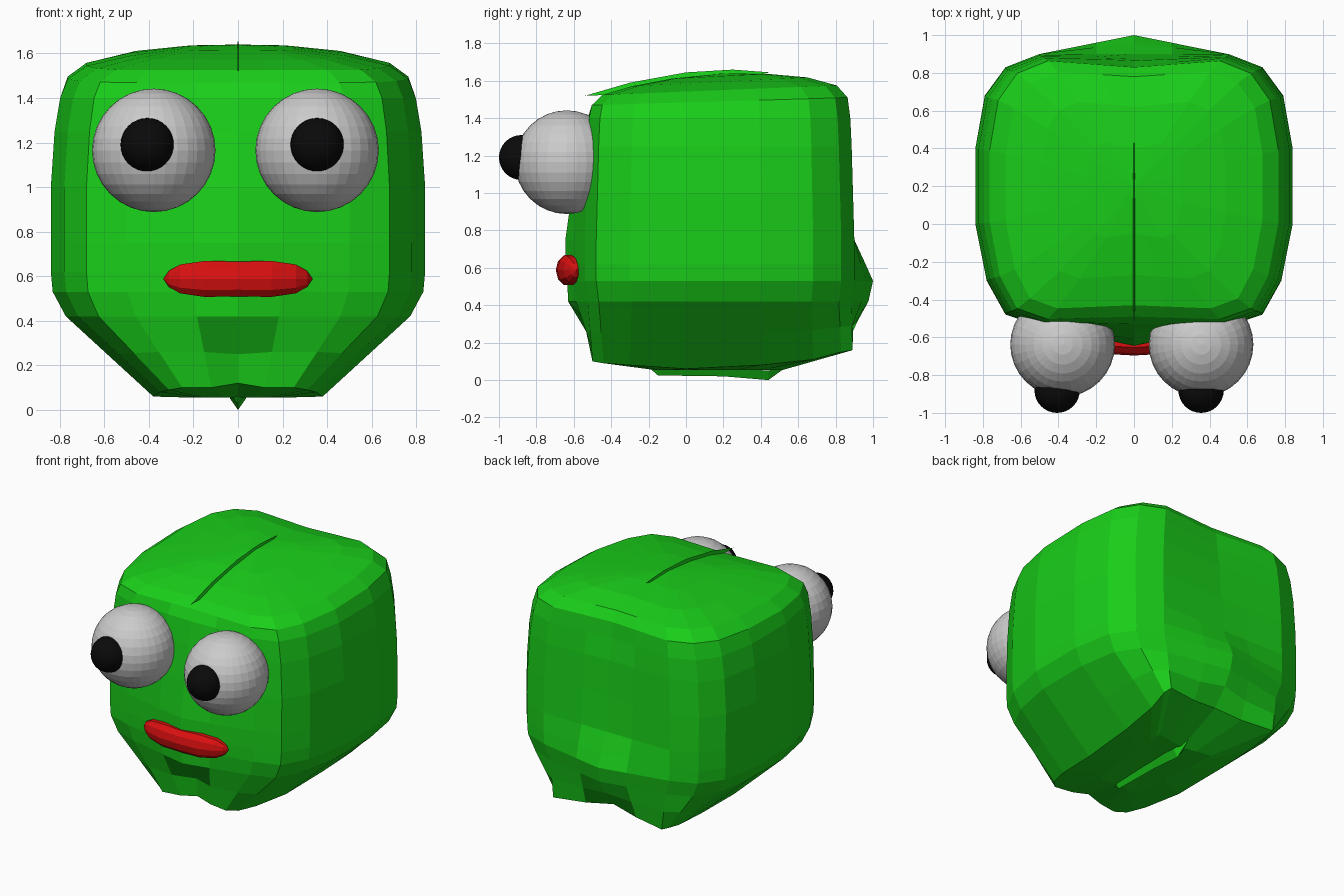
import bpy, bmesh
from math import sin, cos, pi

if "Cube" in bpy.data.objects:
    bpy.data.objects.remove(bpy.data.objects["Cube"])


def material(name, rgb):
    m = bpy.data.materials.new(name)
    m.diffuse_color = (*rgb, 1)
    m.use_nodes = True
    m.node_tree.nodes["Principled BSDF"].inputs["Base Color"].default_value = m.diffuse_color
    return m


GREEN = material("green", (0.01, 0.62, 0.01))
RED = material("red", (0.7, 0.005, 0.005))
BLACK = material("black", (0.003, 0.003, 0.003))


def loft(name, rings, start, end, mat):
    """Skin closed rings of points, closing both ends to a single point."""
    bm = bmesh.new()
    loops = [[bm.verts.new(p) for p in r] for r in rings]
    n = len(loops[0])
    for a, b in zip(loops, loops[1:]):
        for i in range(n):
            j = (i + 1) % n
            bm.faces.new((a[i], a[j], b[j], b[i]))
    for ring, tip in ((loops[0], start), (loops[-1], end)):
        t = bm.verts.new(tip)
        for i in range(n):
            bm.faces.new((ring[i], ring[(i + 1) % n], t))
    bmesh.ops.recalc_face_normals(bm, faces=bm.faces)
    me = bpy.data.meshes.new(name)
    bm.to_mesh(me)
    bm.free()
    ob = bpy.data.objects.new(name, me)
    bpy.context.collection.objects.link(ob)
    me.materials.append(mat)
    return ob


def ball(name, loc, r, mat=None):
    bpy.ops.mesh.primitive_uv_sphere_add(segments=32, ring_count=16, radius=r, location=loc)
    ob = bpy.context.object
    ob.name = name
    if mat:
        ob.data.materials.append(mat)
        bpy.ops.object.shade_smooth()


def mirrored(half):
    return half + [(-x, y, z) for x, y, z in half[-2:0:-1]]


# Head: half outline from front centre to back centre
OUT = [(0, -.64), (.2, -.59), (.5, -.54), (.68, -.48), (.78, -.30), (.84, 0),
       (.84, .4), (.79, .68), (.68, .83), (.5, .90), (.2, .89), (0, .88)]
CHIN = [(0, -.46, .12), (.12, -.48, .10), (.25, -.50, .10), (.31, -.44, .09),
        (.35, -.3, .08), (.38, 0, .06), (.40, .4, .08), (.42, .68, .11),
        (.44, .83, .15), (.43, .89, .16), (.2, .85, .17), (0, .82, .20)]


def outline(z, sx, sy, nose, back, tilt=0):
    pts = [[x * sx, .18 + (y - .18) * sy] for x, y in OUT]
    pts[0][1], pts[-1][1] = nose, back
    pts[1][1] = nose * .6 + pts[2][1] * .4
    pts[-2][1] = back * .6 + pts[-3][1] * .4
    return [(x, y, z + tilt * (y - .18)) for x, y in pts]


# z, width, depth, front centre y, back centre y, tilt
LEVELS = [(.42, .92, .98, -.63, .975), (.53, .99, 1, -.635, 1.0), (.62, 1, 1, -.645, .96),
          (.75, 1, 1, -.645, .90), (1.0, 1, .99, -.61, .88), (1.25, .98, .98, -.56, .865),
          (1.4, .95, .97, -.53, .84), (1.49, .91, .95, -.49, .83, .03),
          (1.55, .81, .87, -.43, .78, .04), (1.595, .58, .65, -.27, .62, .05),
          (1.625, .3, .35, -.05, .40, .05)]
rows = [outline(*lv) for lv in LEVELS]

# Sloped jaw row with a dent under the mouth
jaw = [tuple(a * .5 + b * .5 for a, b in zip(p, q)) for p, q in zip(CHIN, rows[0])]
jaw[0] = (0, -.47, .25)
jaw[-1] = (0, .92, .32)
base = [(x * .5, .15 + (y - .15) * .5, .055) for x, y, z in CHIN]
rows = [base, CHIN, jaw] + rows
loft("head", [mirrored(r) for r in rows], (0, .15, .06), (0, .2, 1.64), GREEN)


def fold(name, path, width, depth):
    """Thin tapered pleat running along y; path gives its edge."""
    rings = [[(0, y, z), (width, y, z + depth), (-width, y, z + depth)] for y, z in path[1:-1]]
    loft(name, rings, (0, *path[0]), (0, *path[-1]), GREEN)


# Pleats on the crown and under the chin
fold("crown_fold", [(-.54, 1.52), (-.3, 1.59), (0, 1.645), (.25, 1.66), (.45, 1.645)], .012, -.06)
fold("chin_fold", [(-.19, .06), (-.15, .025), (.2, .02), (.44, 0), (.55, .08)], .035, .05)

# Eyes and pupils
for side, ex, px in (("left", -.378, -.407), ("right", .355, .355)):
    ball(side + "_eye", (ex, -.638, 1.165), .277)
    ball(side + "_pupil", (px, -.88, 1.19), .12, BLACK)

# Lips: rings along x, curving back with the face
lip = []
for x, r in ((-.31, .45), (-.26, .8), (-.15, 1), (0, .97), (.15, 1), (.26, .8), (.31, .45)):
    cy = -.635 + .45 * x * x
    lip.append([(x, cy + .063 * r * cos(a * pi / 5), .588 + .085 * r * sin(a * pi / 5))
                for a in range(10)])
loft("lips", lip, (-.335, -.585, .588), (.335, -.585, .588), RED)
